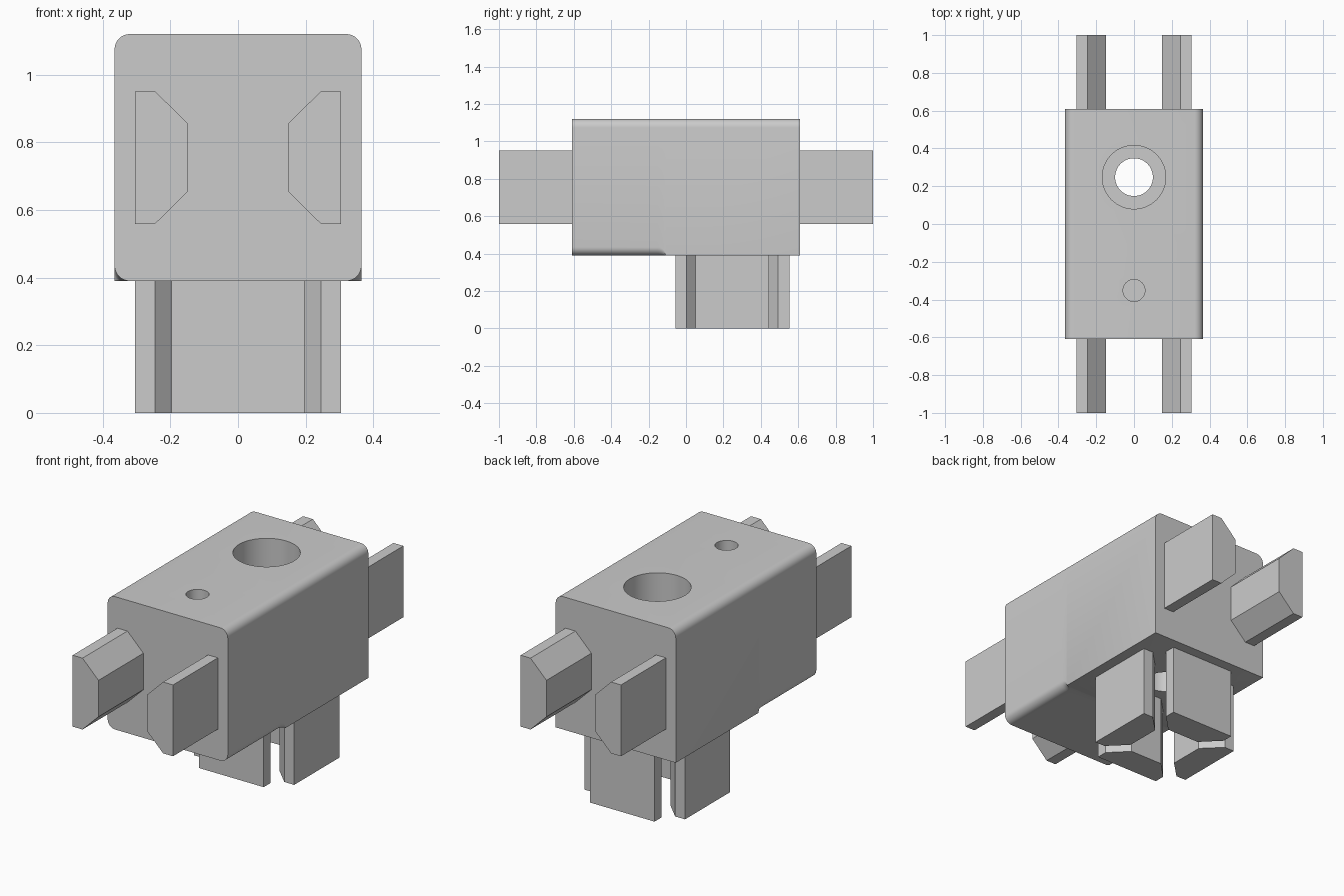
import bpy
import bmesh
from math import cos, sin, pi, sqrt
from mathutils import Matrix, Vector

cube = bpy.data.objects.get("Cube")
if cube:
    bpy.data.objects.remove(cube)

grey = bpy.data.materials.new("plain grey")
grey.use_nodes = True
colour = (0.6, 0.6, 0.6, 1)
grey.diffuse_color = colour
grey.node_tree.nodes["Principled BSDF"].inputs["Base Color"].default_value = colour


def loft(name, rings):
    """Skin a list of equal-length rings and cap both ends."""
    bm = bmesh.new()
    loops = [[bm.verts.new(p) for p in ring] for ring in rings]
    n = len(loops[0])
    for a, b in zip(loops, loops[1:]):
        for i in range(n):
            j = (i + 1) % n
            bm.faces.new((a[i], a[j], b[j], b[i]))
    bm.faces.new(loops[0])
    bm.faces.new(loops[-1])
    bmesh.ops.recalc_face_normals(bm, faces=bm.faces)
    mesh = bpy.data.meshes.new(name)
    bm.to_mesh(mesh)
    bm.free()
    mesh.materials.append(grey)
    obj = bpy.data.objects.new(name, mesh)
    bpy.context.collection.objects.link(obj)
    return obj


# Body: rounded section whose lower fillets run out part way along
W, BOTTOM, TOP, L, R = 0.365, 0.39, 1.12, 0.61, 0.045


def body_ring(y, low_r):
    ring = []
    corners = [(1, 1, R), (-1, 1, R), (-1, -1, low_r), (1, -1, low_r)]
    for k, (sx, sz, r) in enumerate(corners):
        cx = sx * (W - r)
        cz = TOP - r if sz > 0 else BOTTOM + r
        for i in range(9):
            a = (k + i / 8) * pi / 2
            ring.append((cx + r * cos(a), y, cz + r * sin(a)))
    return ring


rings = [body_ring(-L, R)]
for i in range(9):
    t = i / 8
    rings.append(body_ring(-0.153 + R * t, max(R * sqrt(1 - t * t), 0.0005)))
rings.append(body_ring(L, 0.0005))
body = loft("body", rings)


# Holes: through bolt hole, its counterbore, and a small blind hole
def drill(y, radius, z0, z1):
    circle = [(radius * cos(i * pi / 32), y + radius * sin(i * pi / 32)) for i in range(64)]
    cutter = loft("hole_cutter", [[(px, py, z) for px, py in circle] for z in (z0, z1)])
    cutter.hide_render = True
    mod = body.modifiers.new("hole", "BOOLEAN")
    mod.operation = "DIFFERENCE"
    mod.solver = "EXACT"
    mod.object = cutter
    bpy.context.view_layer.objects.active = body
    bpy.ops.object.modifier_apply(modifier=mod.name)
    bpy.data.objects.remove(cutter)


BOLT_Y = 0.248
drill(BOLT_Y, 0.168, 0.72, 1.3)
drill(BOLT_Y, 0.1, 0.2, 0.9)
drill(-0.352, 0.058, 0.72, 1.3)

bpy.ops.object.select_all(action="DESELECT")
body.select_set(True)
bpy.context.view_layer.objects.active = body
bpy.ops.object.shade_smooth_by_angle(angle=pi / 6)

# Slot tabs: one chamfered section, extruded along local z
TAB = [(0.305, -0.196), (0.305, 0.196), (0.245, 0.196),
       (0.148, 0.1), (0.148, -0.1), (0.245, -0.196)]


def tab(name, turn, length, matrix):
    spin = Matrix.Rotation(turn, 4, "Z")
    place = matrix @ spin
    return loft(name, [[place @ Vector((u, v, z)) for u, v in TAB] for z in (0, length)])


# Lower tabs in a ring of four around the bolt hole
for k, side in enumerate(("left", "back", "right", "front")):
    tab("lower_tab_" + side, k * pi / 2, BOTTOM, Matrix.Translation((0, BOLT_Y, 0)))

# Pairs of tabs on the front and back ends
for end, s in (("front", 1), ("back", -1)):
    frame = Matrix.Translation((0, -s * L, 0.755)) @ Matrix.Rotation(s * pi / 2, 4, "X")
    for side, turn in (("left", 0), ("right", pi)):
        tab(end + "_tab_" + side, turn, 1 - L, frame)
